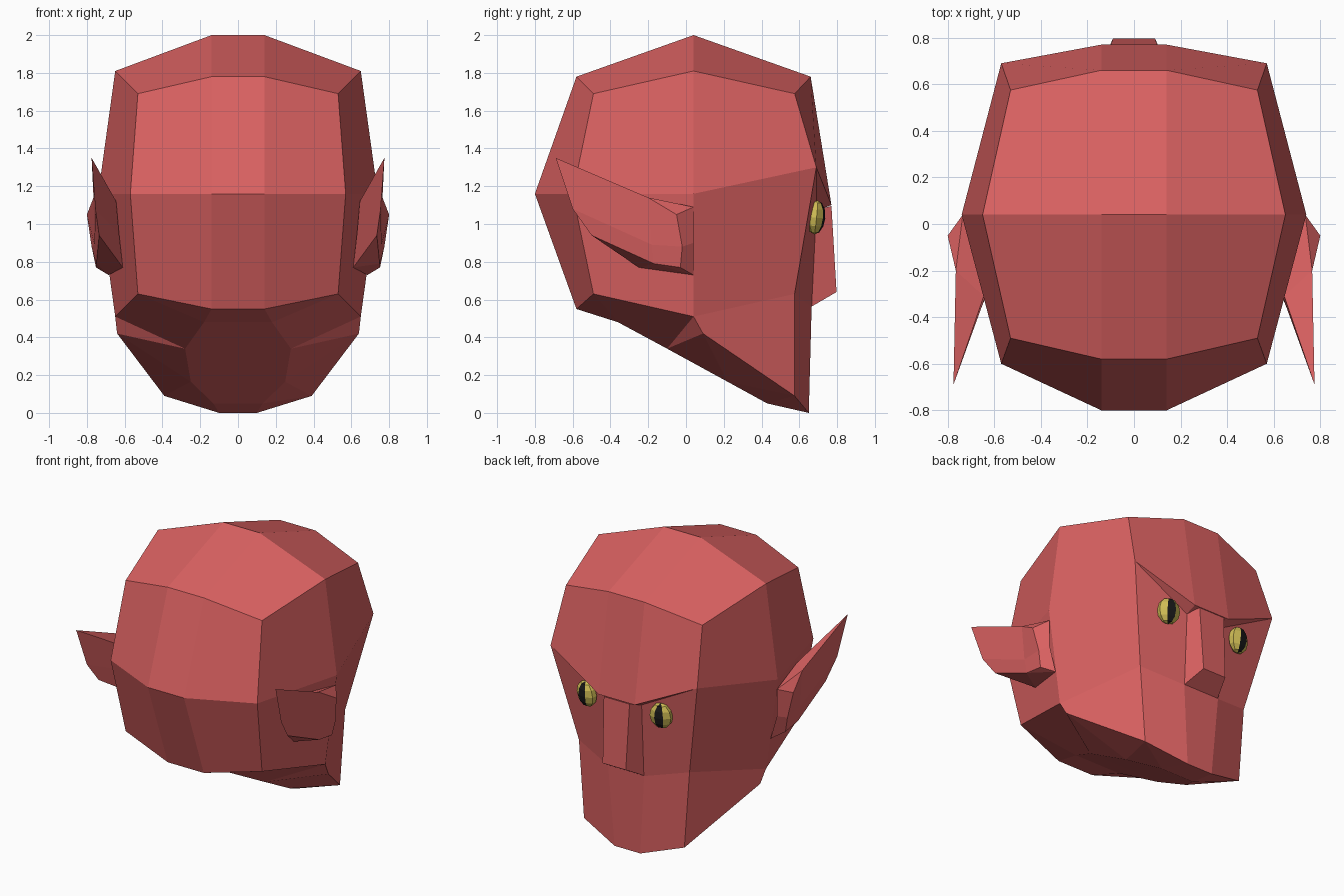
import bpy, bmesh, math
from mathutils import Matrix

if "Cube" in bpy.data.objects:
    bpy.data.objects.remove(bpy.data.objects["Cube"])


def material(name, rgb):
    m = bpy.data.materials.new(name)
    m.diffuse_color = (*rgb, 1)
    m.use_nodes = True
    m.node_tree.nodes["Principled BSDF"].inputs["Base Color"].default_value = m.diffuse_color
    return m


SKIN = material("skin", (0.70, 0.12, 0.12))
YELLOW = material("eye_yellow", (0.62, 0.50, 0.09))
BLACK = material("pupil_black", (0.01, 0.01, 0.01))


def finish(name, bm, mats):
    bmesh.ops.recalc_face_normals(bm, faces=bm.faces)
    me = bpy.data.meshes.new(name)
    bm.to_mesh(me)
    bm.free()
    ob = bpy.data.objects.new(name, me)
    bpy.context.collection.objects.link(ob)
    for m in mats:
        me.materials.append(m)
    return ob


def symmetric(name, pts, faces, chain, closed=True):
    """Half faces mirrored in x, joined by a centre strip along the chain."""
    bm = bmesh.new()
    R = {k: bm.verts.new(p) for k, p in pts.items()}
    L = {k: bm.verts.new((-p[0], p[1], p[2])) for k, p in pts.items()}
    for side in (R, L):
        for f in faces:
            bm.faces.new([side[k] for k in f.split()])
    chain = chain.split()
    for i in range(len(chain) if closed else len(chain) - 1):
        a, b = chain[i], chain[(i + 1) % len(chain)]
        bm.faces.new([R[a], R[b], L[b], L[a]])
    return finish(name, bm, [SKIN])


# Head: boxy skull with long jaw, right half
head = {
    "top": (.14, .04, 2.0), "bt": (.14, -.58, 1.78), "bm": (.14, -.8, 1.16), "bb": (.14, -.58, .55),
    "nb": (.18, -.36, .48), "n1": (.28, -.1, .34), "n2": (.25, .22, .165), "nf": (.13, .43, .05),
    "chin": (.1, .65, 0), "lip": (.14, .665, .56), "eye": (.14, .69, 1.07),
    "brow": (.14, .77, 1.1), "ft": (.14, .66, 1.78),
    "Cbt": (.53, -.49, 1.69), "Sbm": (.57, -.6, 1.16), "Cbb": (.53, -.49, .63),
    "St": (.65, .04, 1.81), "Sm": (.74, .04, 1.16), "Sb": (.65, .04, .51),
    "Cft": (.53, .575, 1.69), "Sfm": (.57, .69, 1.3), "Cfb": (.43, .575, .63),
    "J": (.64, .09, .42), "Cc": (.39, .575, .09),
}
symmetric("head", head, [
    "top bt Cbt St", "top St Cft ft", "bt bm Sbm Cbt", "bm bb Cbb Sbm",
    "Cbt Sbm Sm St", "Sbm Cbb Sb Sm", "St Sm Sfm Cft", "Sm Sb Cfb Sfm", "Sb J Cc Cfb",
    "ft Cft Sfm brow", "brow Sfm eye", "eye Sfm Cfb lip", "lip Cfb Cc chin",
    "bb nb Cbb", "nb n1 Sb Cbb", "n1 J Sb", "n1 n2 J", "n2 Cc J", "n2 nf Cc", "nf chin Cc",
], "top bt bm bb nb n1 n2 nf chin lip eye brow ft")

# Nose: wedge from brow to tip
symmetric("nose", {
    "root": (.14, .685, 1.075), "bridge": (.1, .77, 1.095),
    "tip": (.09, .797, .64), "base": (.14, .66, .56),
}, ["root bridge tip base"], "root bridge tip base")

# Ears: columns of top, middle, bottom points from the cheek round to the inner side
ear = [
    [(.735, .04, 1.09), (.735, .04, .9), (.685, .04, .73)],
    [(.80, -.05, 1.05), (.775, -.02, .88), (.752, -.03, .77)],
    [(.765, -.2, 1.14), (.76, -.18, .89), (.75, -.17, .79)],
    [(.775, -.69, 1.35), (.755, -.6, 1.08), (.735, -.5, .94)],
    [(.645, -.31, 1.12), (.63, -.29, .95), (.61, -.25, .77)],
]
for s, label in ((1, "right"), (-1, "left")):
    bm = bmesh.new()
    V = [[bm.verts.new((s * x, y, z)) for x, y, z in col] for col in ear]
    for a, b in zip(V, V[1:]):
        for k in range(2):
            bm.faces.new([a[k], b[k], b[k + 1], a[k + 1]])
    for k in (0, 2):
        bm.faces.new([V[0][k], V[1][k], V[2][k]])
        bm.faces.new([V[0][k], V[2][k], V[4][k]])
        bm.faces.new([V[2][k], V[3][k], V[4][k]])
    finish("ear_" + label, bm, [SKIN])

# Eyes: flattened faceted balls with a vertical slit pupil
for s, label in ((1, "right"), (-1, "left")):
    bm = bmesh.new()
    bmesh.ops.create_uvsphere(bm, u_segments=8, v_segments=6, radius=1)
    bmesh.ops.rotate(bm, verts=bm.verts, matrix=Matrix.Rotation(math.pi / 8, 3, 'Z'))
    for f in bm.faces:
        c = f.calc_center_median()
        f.material_index = int(abs(c.x) < .05 and c.y > 0)
    ob = finish("eye_" + label, bm, [YELLOW, BLACK])
    ob.scale = (.08, .048, .09)
    ob.location = (s * .29, .688, 1.035)
    ob.rotation_euler = (-.1, 0, -s * .2)
